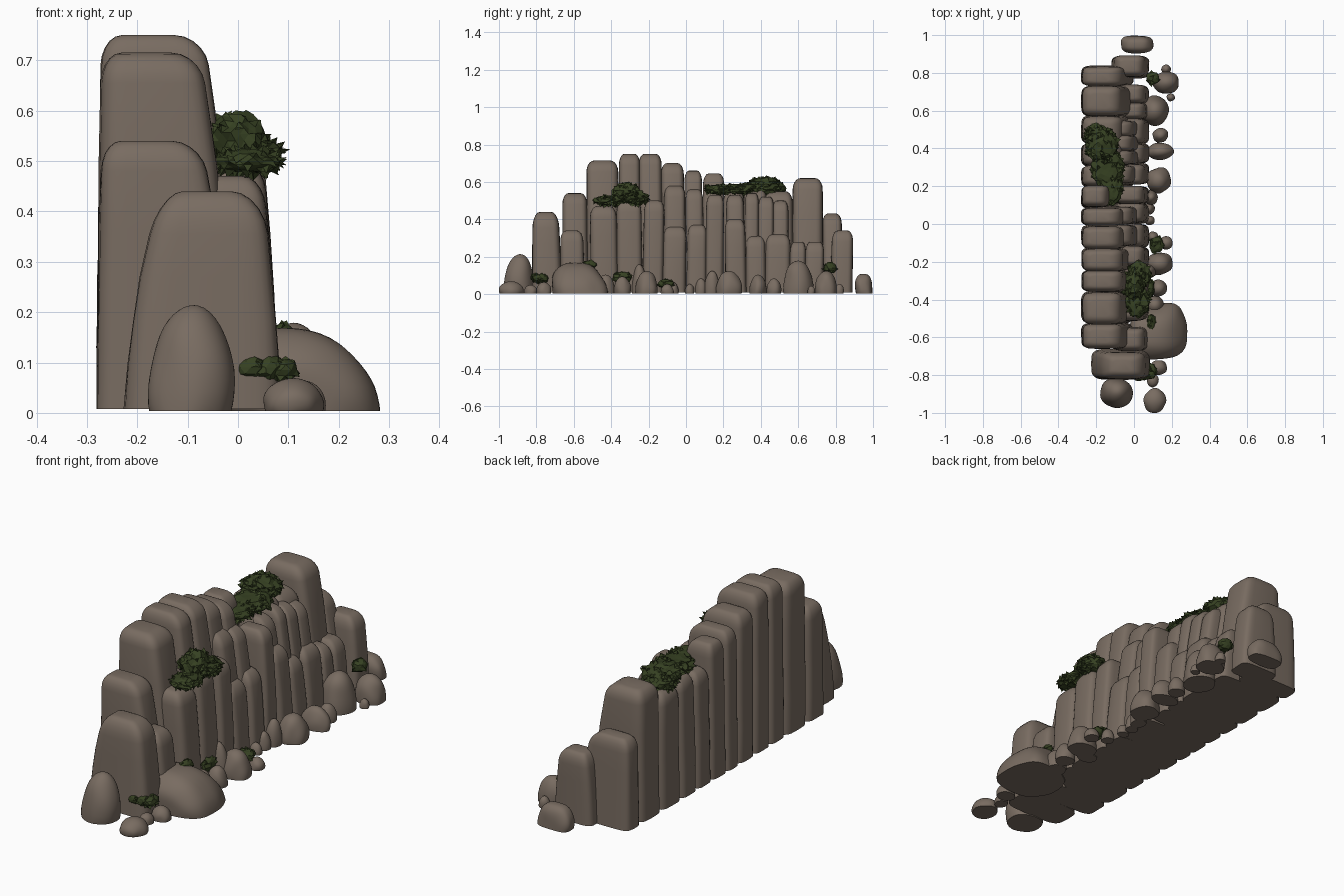
import bpy, bmesh, math, random
from mathutils import Vector, noise

random.seed(4)
if "Cube" in bpy.data.objects:
    bpy.data.objects.remove(bpy.data.objects["Cube"])


def material(name, rgb):
    m = bpy.data.materials.new(name)
    m.use_nodes = True
    m.diffuse_color = (*rgb, 1)
    m.node_tree.nodes["Principled BSDF"].inputs["Base Color"].default_value = (*rgb, 1)
    return m


ROCK = material("brown rock", (0.19, 0.15, 0.12))
LEAF = material("dark moss green", (0.037, 0.053, 0.016))


def finish(bm, name, mat, smooth):
    bmesh.ops.recalc_face_normals(bm, faces=bm.faces)
    mesh = bpy.data.meshes.new(name)
    bm.to_mesh(mesh)
    bm.free()
    mesh.materials.append(mat)
    ob = bpy.data.objects.new(name, mesh)
    bpy.context.collection.objects.link(ob)
    if smooth:
        bpy.ops.object.select_all(action='DESELECT')
        ob.select_set(True)
        bpy.context.view_layer.objects.active = ob
        bpy.ops.object.shade_smooth_by_angle(angle=math.radians(50))


def column(name, x0, x1, y0, y1, h, front=0.2, back=0.03, side=0.03, cap=0.06):
    """Tapered pillar lofted from rounded square rings, with a soft top edge."""
    bm = bmesh.new()
    w, d, n = x1 - x0, y1 - y0, 28
    base = 0.008
    top = h - base
    levels = [(z * (top - cap), 0) for z in (0, 0.25, 0.5, 0.75, 1)]
    for k in range(1, 6):
        a = k * math.pi / 10
        levels.append((top - cap + cap * math.sin(a), 1 - math.cos(a)))
    tilt = random.uniform(-0.01, 0.01)
    rings = []
    for z, r in levels:
        t = z / top
        xa = x0 + w * (back * t ** 1.6 + 0.14 * r)
        xb = x1 - w * (front * t ** 1.6 + 0.2 * r)
        ya = y0 + d * (side * t + 0.24 * r)
        yb = y1 - d * (side * t + 0.24 * r)
        ring = []
        for i in range(n):
            a = 2 * math.pi * i / n
            p, q = math.cos(a), math.sin(a)
            p = math.copysign(abs(p) ** 0.42, p)
            q = math.copysign(abs(q) ** 0.42, q)
            wob = 1 + 0.03 * noise.noise(Vector((x0 + p, y0 * 9 + q, z * 6)))
            ring.append(bm.verts.new(((xa + xb) / 2 + p * wob * (xb - xa) / 2,
                                      (ya + yb) / 2 + q * (yb - ya) / 2 + tilt * t, z + base)))
        rings.append(ring)
    for lo, hi in zip(rings, rings[1:]):
        for i in range(n):
            j = (i + 1) % n
            bm.faces.new((lo[i], lo[j], hi[j], hi[i]))
    bm.faces.new(rings[0])
    bm.faces.new(rings[-1])
    finish(bm, name, ROCK, True)


def boulder(name, x, y, rx, ry, h, skew=(0, 0), square=1.0):
    """Rounded stone with a flat underside and an optional off-centre peak."""
    bm = bmesh.new()
    bmesh.ops.create_icosphere(bm, subdivisions=4, radius=1)
    for v in bm.verts:
        p = v.co.copy()
        s = 1 + 0.12 * noise.noise(p * 1.1 + Vector((x * 30, y * 30, 0)))
        z = max(0, 0.18 + 0.82 * p.z) * h
        px = math.copysign(abs(p.x) ** square, p.x)
        py = math.copysign(abs(p.y) ** square, p.y)
        v.co = (x + rx * (px * s + skew[0] * z / h),
                y + ry * (py * s + skew[1] * z / h), z + 0.004)
    finish(bm, name, ROCK, True)


def foliage(name, lobes, spike, detail=3):
    """Shaggy clump: bumpy lobes whose faces are drawn out to leaf points."""
    bm = bmesh.new()
    for x, y, z, rx, ry, rz in lobes:
        new = bmesh.ops.create_icosphere(bm, subdivisions=detail, radius=1)["verts"]
        for v in new:
            s = 1 + 0.25 * noise.noise(v.co * 3 + Vector((x, y, z)) * 20)
            v.co = Vector((x + v.co.x * rx * s, y + v.co.y * ry * s, z + v.co.z * rz * s))
    bm.normal_update()
    tips = [f for f in bm.faces if random.random() < 0.22]
    for v in bmesh.ops.poke(bm, faces=tips, offset=spike)["verts"]:
        v.co += Vector((random.uniform(-1, 1), random.uniform(-1, 1), -0.3)) * spike * 0.6
    finish(bm, name, LEAF, False)


# Tall rear row: y start, y end, height, front edge
rear = [(-0.66, -0.52, 0.54, 0), (-0.53, -0.35, 0.715, 0), (-0.36, -0.24, 0.75, 0.01),
        (-0.25, -0.12, 0.75, 0.01), (-0.13, 0, 0.70, 0), (-0.01, 0.09, 0.66, 0),
        (0.08, 0.2, 0.645, -0.09), (0.19, 0.31, 0.55, 0), (0.3, 0.43, 0.565, 0),
        (0.42, 0.58, 0.55, 0), (0.565, 0.735, 0.62, 0), (0.73, 0.84, 0.43, 0)]
for i, (a, b, h, x1) in enumerate(rear):
    column(f"rear_column_{i + 1}", -0.28, x1, a, b, h, front=0.27, back=0.03)

# Lower front row
front_row = [(-0.67, -0.54, 0.34), (-0.51, -0.36, 0.47), (-0.37, -0.23, 0.5), (-0.235, -0.12, 0.5),
             (-0.13, 0.0, 0.36), (0.0, 0.11, 0.37), (0.1, 0.2, 0.53), (0.21, 0.325, 0.4),
             (0.32, 0.43, 0.31), (0.42, 0.56, 0.32), (0.55, 0.64, 0.28), (0.63, 0.735, 0.28),
             (0.77, 0.89, 0.34)]
for i, (a, b, h) in enumerate(front_row):
    column(f"front_column_{i + 1}", -0.12, 0.08, a, b, h, front=0.15, back=0.12)
# Set-back pillars standing between the two rows
middle = [(0.22, 0.32, 0.53), (0.31, 0.39, 0.54), (0.38, 0.47, 0.52), (0.46, 0.55, 0.5),
          (0.0, 0.1, 0.56), (-0.12, 0, 0.58)]
for i, (a, b, h) in enumerate(middle):
    column(f"middle_column_{i + 1}", -0.2, 0.045, a, b, h, front=0.25, back=0.05)

# Broad end pillar
column("end_column", -0.225, 0.085, -0.825, -0.66, 0.44, front=0.12, back=0.23, side=0.08, cap=0.085)

# Fallen stones: x, y, radius x, radius y, height, peak shift
boulder("large_boulder", 0.135, -0.565, 0.15, 0.145, 0.165, (-0.35, -0.2), 0.75)
boulder("end_boulder", -0.095, -0.895, 0.085, 0.08, 0.21, (0.08, 0.1))
stones = [(0.11, -0.935, 0.06, 0.065, 0.065), (0.1, -0.83, 0.03, 0.035, 0.045),
          (0.13, -0.76, 0.045, 0.04, 0.06), (0.17, 0.75, 0.07, 0.06, 0.12),
          (0.17, 0.82, 0.025, 0.025, 0.05), (0.11, 0.6, 0.075, 0.08, 0.175),
          (0.195, 0.67, 0.022, 0.02, 0.04), (0.14, 0.47, 0.04, 0.04, 0.08),
          (0.14, 0.385, 0.07, 0.045, 0.1), (0.13, 0.23, 0.065, 0.07, 0.12),
          (0.09, 0.14, 0.035, 0.04, 0.12), (0.08, 0.08, 0.03, 0.03, 0.08),
          (0.08, 0.02, 0.03, 0.025, 0.05), (0.135, -0.21, 0.07, 0.06, 0.12),
          (0.17, -0.1, 0.035, 0.035, 0.05), (0.1, -0.07, 0.03, 0.03, 0.06),
          (0.13, -0.34, 0.045, 0.045, 0.09), (0.11, -0.43, 0.05, 0.05, 0.1),
          (0.07, -0.25, 0.05, 0.04, 0.155)]
for i, s in enumerate(stones):
    boulder(f"stone_{i + 1}", *s)
boulder("far_stone", 0.015, 0.953, 0.088, 0.047, 0.105, (0, -0.1), 0.7)

# Overgrowth on the ledges
foliage("rear_bush", [(-0.17, 0.42, 0.575, 0.085, 0.09, 0.05), (-0.14, 0.3, 0.56, 0.085, 0.1, 0.032),
                      (-0.12, 0.19, 0.56, 0.06, 0.09, 0.026), (-0.2, 0.47, 0.565, 0.06, 0.06, 0.045)], 0.014)
foliage("front_bush", [(-0.005, -0.32, 0.54, 0.06, 0.075, 0.055), (0.02, -0.41, 0.5, 0.06, 0.085, 0.026),
                       (0.025, -0.27, 0.515, 0.06, 0.07, 0.038)], 0.014)

# Moss tufts at the foot
tufts = [(0.085, -0.78, 0.085, 0.035, 0.045, 0.024), (0.09, -0.52, 0.155, 0.022, 0.045, 0.025),
         (0.085, -0.34, 0.09, 0.022, 0.05, 0.03), (0.12, -0.11, 0.055, 0.04, 0.045, 0.025),
         (0.1, 0.77, 0.14, 0.035, 0.035, 0.028)]
for i, t in enumerate(tufts):
    foliage(f"moss_tuft_{i + 1}", [t], 0.009, 2)
# Flat moss patch on the end pillar
foliage("moss_patch", [(0.025, -0.805, 0.09, 0.036, 0.028, 0.026),
                       (0.055, -0.8, 0.09, 0.036, 0.028, 0.026)], 0.004, 2)
